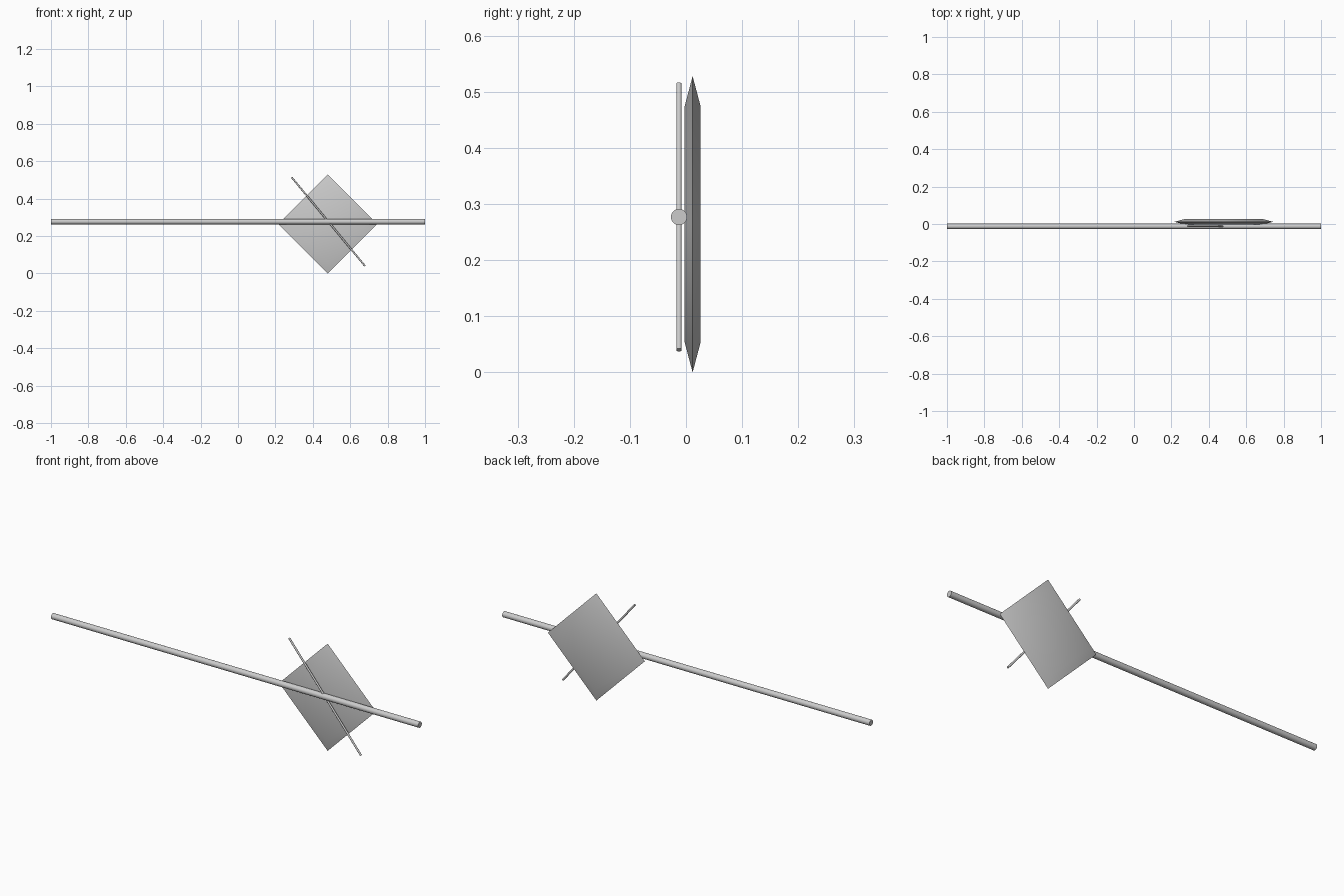
import bpy, bmesh
from math import radians
from mathutils import Vector

if "Cube" in bpy.data.objects:
    bpy.data.objects.remove(bpy.data.objects["Cube"])


def finish(obj):
    bpy.ops.object.select_all(action='DESELECT')
    obj.select_set(True)
    bpy.context.view_layer.objects.active = obj
    bpy.ops.object.shade_smooth_by_angle(angle=radians(30))


def rod(name, start, end, radius):
    a, b = Vector(start), Vector(end)
    bpy.ops.mesh.primitive_cylinder_add(vertices=32, radius=radius, depth=(b - a).length,
                                        location=(a + b) / 2)
    obj = bpy.context.object
    obj.name = name
    obj.rotation_euler = (b - a).to_track_quat('Z', 'Y').to_euler()
    finish(obj)


def diamond_plate(name, centre, outer, inner, half_thickness):
    # three diamond rings: front face, knife-edge rim, back face
    bm = bmesh.new()
    c = Vector(centre)
    rings = []
    for r, y in ((inner, -half_thickness), (outer, 0), (inner, half_thickness)):
        rings.append([bm.verts.new(c + Vector((dx * r, y, dz * r)))
                      for dx, dz in ((1, 0), (0, 1), (-1, 0), (0, -1))])
    bm.faces.new(rings[0])
    bm.faces.new(rings[2][::-1])
    for low, high in zip(rings, rings[1:]):
        for i in range(4):
            j = (i + 1) % 4
            bm.faces.new((low[i], high[i], high[j], low[j]))
    bmesh.ops.recalc_face_normals(bm, faces=bm.faces)
    mesh = bpy.data.meshes.new(name)
    bm.to_mesh(mesh)
    bm.free()
    obj = bpy.data.objects.new(name, mesh)
    bpy.context.collection.objects.link(obj)
    finish(obj)


# long horizontal shaft
rod("shaft", (-1, -0.0125, 0.277), (1, -0.0125, 0.277), 0.0143)
# thin slanted pin crossing the shaft
rod("cross_pin", (0.287, -0.0125, 0.514), (0.679, -0.0125, 0.040), 0.0047)
# bevelled diamond plate behind the shaft
diamond_plate("plate", (0.48, 0.0118, 0.264), 0.264, 0.210, 0.0143)
